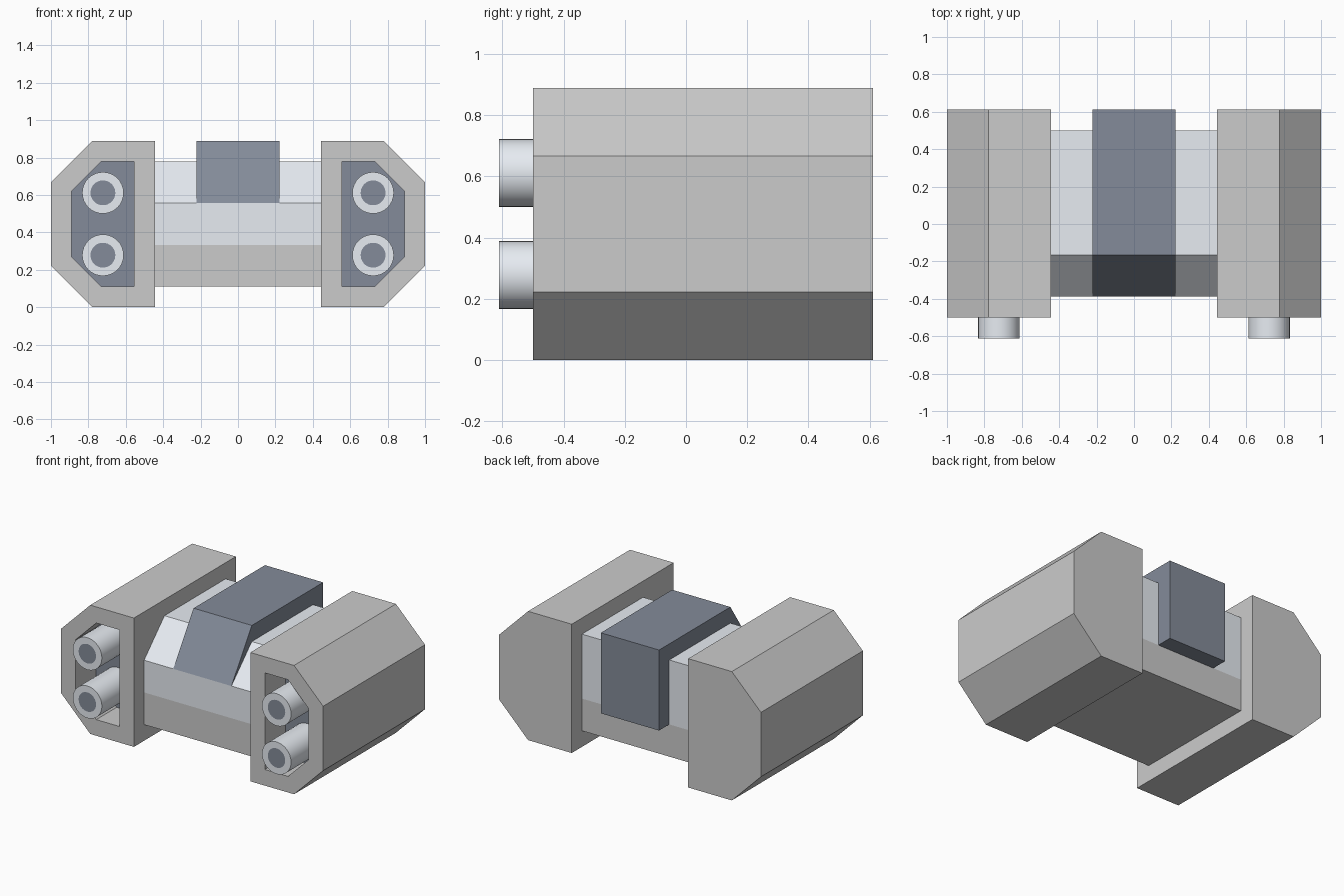
import bpy, bmesh
from mathutils import Matrix, Vector

if "Cube" in bpy.data.objects:
    bpy.data.objects.remove(bpy.data.objects["Cube"])

U = 1 / 9  # model grid unit


def material(name, rgb):
    m = bpy.data.materials.new(name)
    m.diffuse_color = (*rgb, 1)
    m.use_nodes = True
    m.node_tree.nodes["Principled BSDF"].inputs["Base Color"].default_value = m.diffuse_color
    return m


GREY = material("casing_grey", (0.56, 0.56, 0.56))
LIGHT = material("light_metal", (0.80, 0.84, 0.89))
DARK = material("dark_metal", (0.23, 0.26, 0.32))


def prism(bm, points, direction):
    """Extrude a closed polygon along a direction, with normals facing out."""
    face = bm.faces.new([bm.verts.new(p) for p in points])
    ext = bmesh.ops.extrude_face_region(bm, geom=[face], use_keep_orig=True)
    verts = [v for v in ext["geom"] if isinstance(v, bmesh.types.BMVert)]
    bmesh.ops.translate(bm, verts=verts, vec=direction)
    bmesh.ops.recalc_face_normals(bm, faces=bm.faces)


def front_face(bm):
    bm.normal_update()
    return min(bm.faces, key=lambda f: f.calc_center_median().y)


def finish(bm, name, mats):
    mesh = bpy.data.meshes.new(name)
    bm.to_mesh(mesh)
    bm.free()
    for m in mats:
        mesh.materials.append(m)
    ob = bpy.data.objects.new(name, mesh)
    bpy.context.collection.objects.link(ob)
    return ob


def side_profile(name, half_width, yz, mat):
    bm = bmesh.new()
    prism(bm, [(-half_width * U, y * U, z * U) for y, z in yz],
          Vector((2 * half_width * U, 0, 0)))
    return finish(bm, name, [mat])


# Side pods with a recessed dark socket in the front
POD = [(4, 0), (7, 0), (9, 2), (9, 6), (7, 8), (4, 8)]
for side, s in (("left", -1), ("right", 1)):
    bm = bmesh.new()
    prism(bm, [(s * x * U, -4.5 * U, z * U) for x, z in POD], Vector((0, 10 * U, 0)))
    socket = front_face(bm)
    bmesh.ops.inset_region(bm, faces=[socket], thickness=U, use_even_offset=True)
    bmesh.ops.inset_region(bm, faces=[socket], thickness=0, depth=-2 * U)
    socket.material_index = 1
    finish(bm, side + "_pod", [GREY, DARK])

    # Paired barrels with dark muzzles
    for level, z in (("lower", 2.5), ("upper", 5.5)):
        bm = bmesh.new()
        pos = Matrix.Translation((s * 6.5 * U, -4 * U, z * U))
        bmesh.ops.create_cone(bm, cap_ends=True, segments=32, radius1=U, radius2=U,
                              depth=3 * U, matrix=pos @ Matrix.Rotation(1.5707963, 4, 'X'))
        muzzle = front_face(bm)
        bmesh.ops.inset_region(bm, faces=[muzzle], thickness=0.4 * U, use_even_offset=True)
        muzzle.material_index = 1
        ob = finish(bm, f"{side}_{level}_barrel", [LIGHT, DARK])
        bpy.ops.object.select_all(action='DESELECT')
        ob.select_set(True)
        bpy.context.view_layer.objects.active = ob
        bpy.ops.object.shade_smooth_by_angle(angle=0.6)

# Central body: grey base, light sloped housing, dark spine over the top
side_profile("body_base", 4, [(-3.5, 1), (4.5, 1), (4.5, 3), (-3.5, 3)], GREY)
side_profile("body_housing", 4,
             [(-3.5, 3), (4.5, 3), (4.5, 7), (-1.5, 7), (-3.5, 5)], LIGHT)
side_profile("centre_spine", 2,
             [(-3.5, 5), (-1.5, 8), (5.5, 8), (5.5, 3), (4, 3), (4, 5)], DARK)
